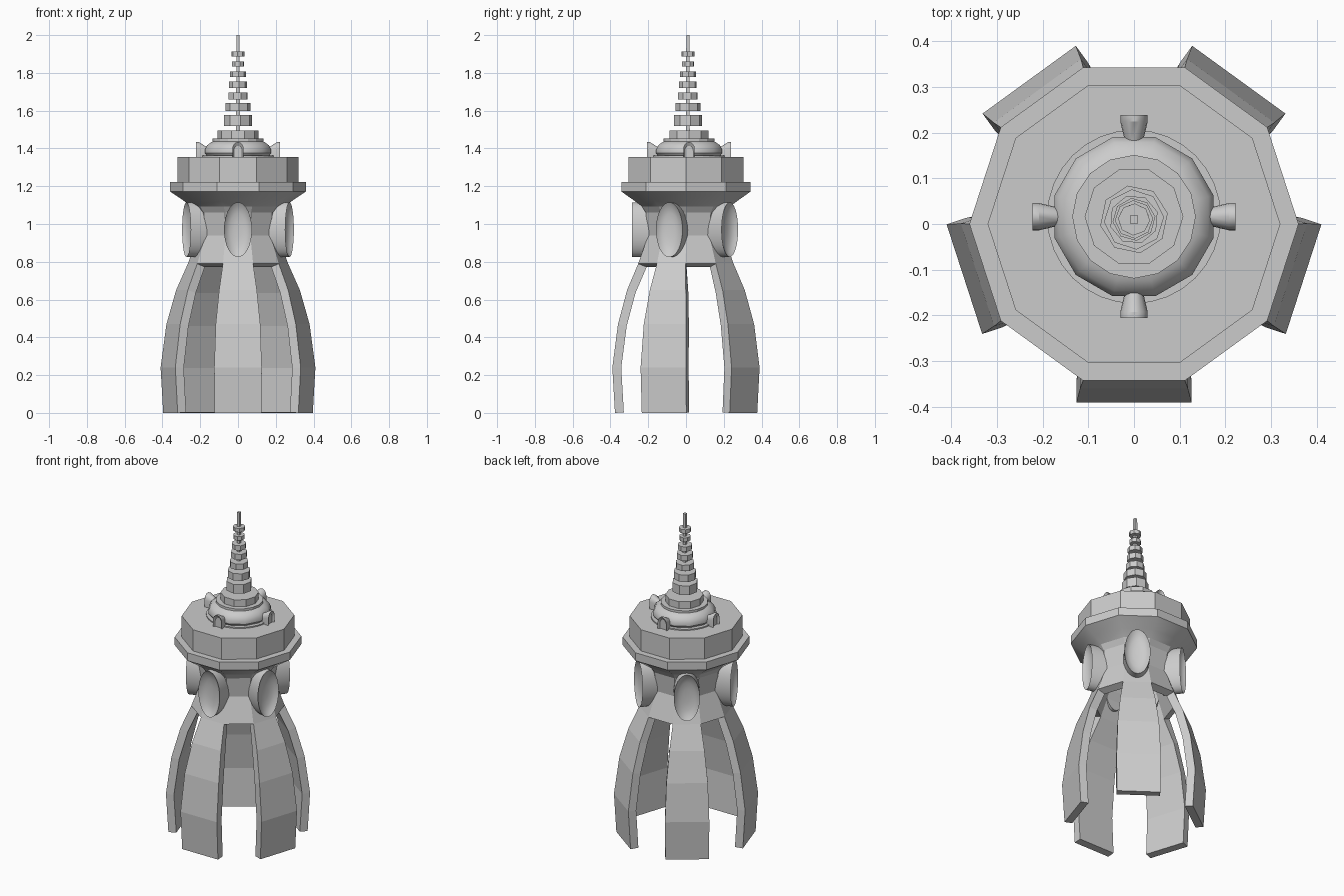
import bpy, bmesh, random
from math import sin, cos, pi, radians
from mathutils import Matrix

if "Cube" in bpy.data.objects:
    bpy.data.objects.remove(bpy.data.objects["Cube"])

random.seed(4)
LEG_ANGLES = [radians(-90 + 72 * k) for k in range(5)]
CY = 0.016  # the roof ornament sits slightly behind the centre


def make(name, bm, smooth=None, fix=True):
    if fix:
        bmesh.ops.recalc_face_normals(bm, faces=bm.faces[:])
    me = bpy.data.meshes.new(name)
    bm.to_mesh(me)
    bm.free()
    ob = bpy.data.objects.new(name, me)
    bpy.context.collection.objects.link(ob)
    if smooth:
        bpy.ops.object.select_all(action='DESELECT')
        ob.select_set(True)
        bpy.context.view_layer.objects.active = ob
        bpy.ops.object.shade_smooth_by_angle(angle=radians(smooth))
    return ob


def bridge(bm, loops, cap_start=True, cap_end=True):
    rings = [[bm.verts.new(p) for p in loop] for loop in loops]
    n = len(rings[0])
    for a, b in zip(rings, rings[1:]):
        for i in range(n):
            j = (i + 1) % n
            bm.faces.new((a[i], a[j], b[j], b[i]))
    if cap_start:
        bm.faces.new(rings[0])
    if cap_end:
        bm.faces.new(rings[-1])


def lathe(name, profile, sides, rot=0, y=0, smooth=None):
    bm = bmesh.new()
    bridge(bm, [[(r * cos(rot + 2 * pi * i / sides), y + r * sin(rot + 2 * pi * i / sides), z)
                 for i in range(sides)] for r, z in profile])
    return make(name, bm, smooth)


def radial(name, loops, angle, y=0, smooth=None):
    """Loft of (out, side, up) loops, turned to face the given angle."""
    bm = bmesh.new()
    bridge(bm, loops)
    bmesh.ops.transform(bm, matrix=Matrix.Translation((0, y, 0)) @ Matrix.Rotation(angle, 4, 'Z'),
                        verts=bm.verts[:])
    return make(name, bm, smooth)


# Neck and five bowed legs as one shell: rows of (z, distance out, half width)
rows = [(1.12, .25, .081), (1.06, .213, .069), (.94, .20, .065), (.79, .253, .08),
        (.65, .312, .1), (.47, .36, .118), (.24, .39, .126), (0, .376, .124)]
bm = bmesh.new()
rings = []
for z, a, w in rows:
    ring = []
    for t in LEG_ANGLES:
        for s in (-w, w):
            ring.append(bm.verts.new((a * cos(t) - s * sin(t), a * sin(t) + s * cos(t), z)))
    rings.append(ring)
for r, (up, low) in enumerate(zip(rings, rings[1:])):
    for i in range(10):
        if r >= 3 and i % 2:  # open gaps between the legs
            continue
        j = (i + 1) % 10
        bm.faces.new((up[i], low[i], low[j], up[j]))
shell = make("neck_and_legs", bm, fix=False)
mod = shell.modifiers.new("thickness", 'SOLIDIFY')
mod.thickness = 0.047
mod.offset = -1
mod.use_even_offset = True

# Oval dished windows around the neck
for k, t in enumerate(LEG_ANGLES):
    loops = [[(d, .074 * s * cos(2 * pi * i / 32), .97 + .145 * s * sin(2 * pi * i / 32))
              for i in range(32)]
             for d, s in ((.17, 1), (.287, 1), (.272, .85), (.262, .6), (.257, .3))]
    radial(f"oval_window_{k + 1}", loops, t, smooth=40)

# Flared collar, rim and drum
lathe("flared_collar", [(.205, 1.055), (.235, 1.085), (.29, 1.125), (.36, 1.172)], 10, smooth=50)
lathe("collar_rim", [(.36, 1.172), (.36, 1.222)], 10)
lathe("drum", [(.32, 1.222), (.32, 1.355)], 10)

# Roof dome with its base ring and four small dormers
lathe("dome_base", [(.19, 1.35), (.19, 1.362)], 32, y=CY)
lathe("dome", [(.165, 1.355), (.18, 1.375), (.18, 1.395), (.168, 1.418), (.145, 1.434), (.115, 1.443)],
      12, pi / 12, CY, 35)
arch = [(-.03, 0), (.03, 0)] + [(.03 * cos(pi * i / 8), .043 + .036 * sin(pi * i / 8)) for i in range(9)]
for k in range(4):
    loops = [[(d, u * s, 1.355 + v * s) for u, v in arch]
             for d, s in ((.12, .6), (.17, .7), (.208, 1), (.222, 1), (.21, .75))]
    radial(f"dormer_{k + 1}", loops, k * pi / 2, CY, 30)

# Spire: base plates, stacked rings and a square rod
lathe("spire_plate", [(.135, 1.438), (.135, 1.452)], 16, y=CY)
lathe("spire_base", [(.108, 1.45), (.108, 1.495)], 10, y=CY)
spire_rings = [(.075, 1.52, 1.577), (.066, 1.597, 1.641), (.054, 1.66, 1.697), (.047, 1.72, 1.755),
               (.042, 1.777, 1.807), (.033, 1.835, 1.86), (.035, 1.888, 1.912)]
for k, (r, lo, hi) in enumerate(spire_rings):
    lathe(f"spire_ring_{k + 1}", [(r, lo), (r, hi)], 8, random.uniform(0, pi / 4), CY - .006)
lathe("spire_rod", [(.014, 1.49), (.012, 2.0)], 4, pi / 4, CY - .006)
